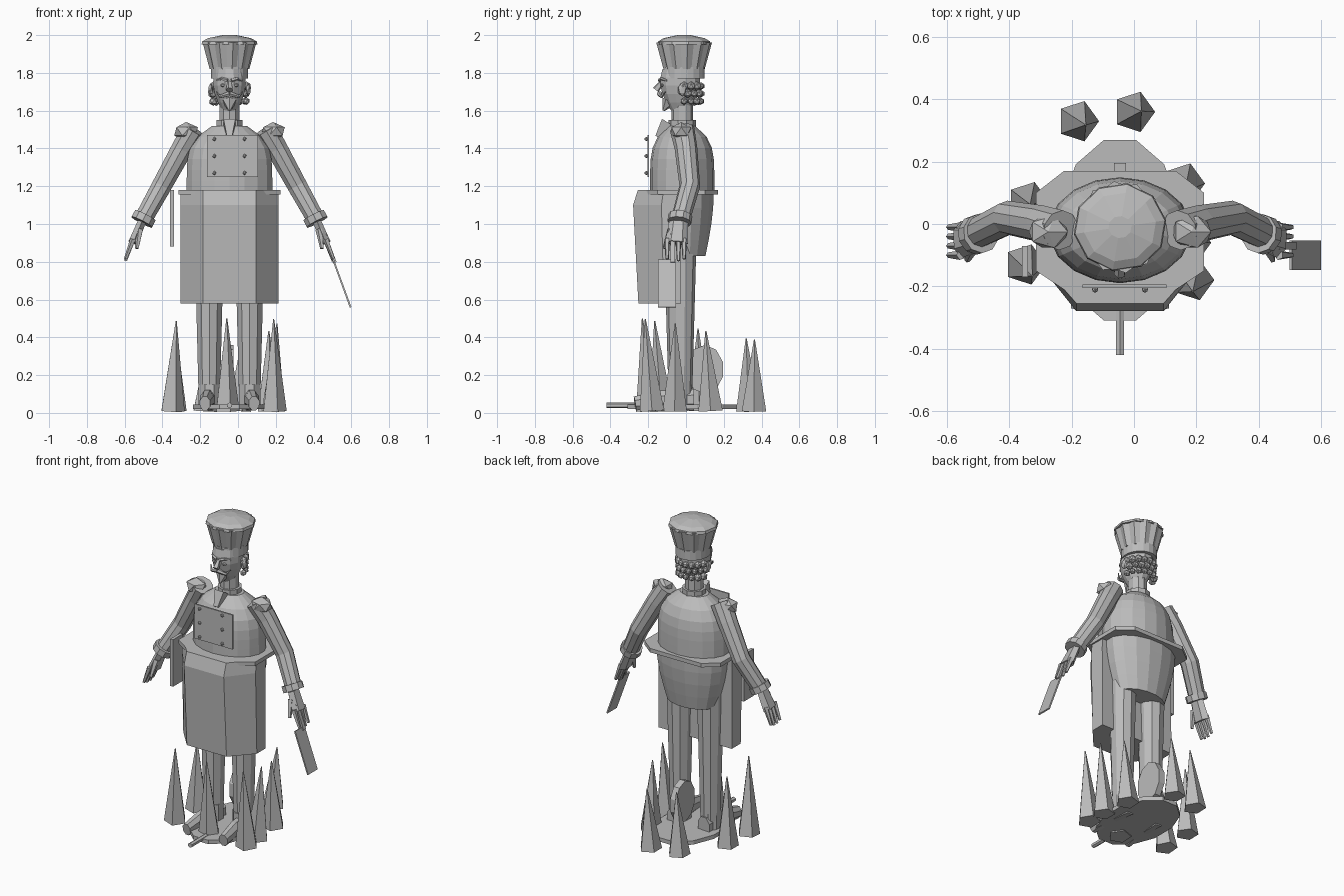
import bpy, bmesh, math, random
from mathutils import Vector, Matrix

random.seed(4)
if "Cube" in bpy.data.objects:
    bpy.data.objects.remove(bpy.data.objects["Cube"])

CENTRE = -.045  # centre line of the figure in x

grey = bpy.data.materials.new("plain_grey")
grey.use_nodes = True
grey.diffuse_color = (.5, .5, .5, 1)
shader = next(node for node in grey.node_tree.nodes if node.type == "BSDF_PRINCIPLED")
shader.inputs["Base Color"].default_value = grey.diffuse_color


def finish(name, bm):
    bmesh.ops.recalc_face_normals(bm, faces=bm.faces)
    mesh = bpy.data.meshes.new(name)
    bm.to_mesh(mesh)
    bm.free()
    mesh.materials.append(grey)
    obj = bpy.data.objects.new(name, mesh)
    bpy.context.collection.objects.link(obj)


def skin(name, loops):
    """Join equal-length loops of points into a capped solid."""
    bm = bmesh.new()
    rings = [[bm.verts.new(point) for point in loop] for loop in loops]
    count = len(rings[0])
    for lower, upper in zip(rings, rings[1:]):
        for i in range(count):
            j = (i + 1) % count
            bm.faces.new((lower[i], lower[j], upper[j], upper[i]))
    bm.faces.new(rings[0])
    bm.faces.new(rings[-1])
    finish(name, bm)


def circle(count):
    """Unit circle with a flat side towards +x."""
    angles = [math.tau * (i + .5) / count for i in range(count)]
    return [(math.cos(a), math.sin(a)) for a in angles]


def loft(name, bottom, top, rx, ry, sides=12, steps=1, shape=lambda t: 1, x=CENTRE, y=-.02, pleat=0):
    """Upright solid whose ellipse is scaled by shape(t), t running from bottom to top."""
    loops = []
    for step in range(steps + 1):
        t = step / steps
        loops.append([(x + rx * shape(t) * c * (1 - pleat * (i % 2)),
                       y + ry * shape(t) * s * (1 - pleat * (i % 2)),
                       bottom + (top - bottom) * t) for i, (c, s) in enumerate(circle(sides))])
    skin(name, loops)


def tube(name, path, start, end, sides=6, flat=1):
    """Sweep a polygon along a path, its radius going evenly from start to end."""
    points = [Vector(p) for p in path]
    last = len(points) - 1
    loops = []
    for i, point in enumerate(points):
        along = (points[min(i + 1, last)] - points[max(i - 1, 0)]).normalized()
        guide = Vector((0, 1, 0)) if abs(along.y) < .9 else Vector((0, 0, 1))
        across = along.cross(guide).normalized()
        other = across.cross(along)
        radius = start + (end - start) * i / last
        loops.append([point + radius * (across * c * flat + other * s) for c, s in circle(sides)])
    skin(name, loops)


def box(name, centre, size, turn=Matrix()):
    bm = bmesh.new()
    place = Matrix.Translation(centre) @ turn @ Matrix.Diagonal((*size, 1))
    bmesh.ops.create_cube(bm, size=1, matrix=place)
    finish(name, bm)


def ball(name, centre, size):
    bm = bmesh.new()
    place = Matrix.Translation(centre) @ Matrix.Diagonal((*size, 1))
    bmesh.ops.create_icosphere(bm, subdivisions=1, radius=1, matrix=place)
    finish(name, bm)


def slab(name, half, levels):
    """Mirror half a plan outline and extrude it through (height, depth scale) levels."""
    outline = half + [(-x, y) for x, y in reversed(half)]
    skin(name, [[(CENTRE + x, y * depth, z) for x, y in outline] for z, depth in levels])


# Body
loft("lower_body", .83, 1.17, .235, .15, sides=16, steps=4, y=0,
     shape=lambda t: .7 + .3 * math.sin(t * math.pi / 2))
loft("jacket", 1.17, 1.52, .23, .17, sides=18, steps=6, shape=lambda t: 1 - .6 * t ** 5)

# Apron, belt and towel
slab("apron", [(.14, -.28), (.26, -.13), (.26, -.03)], [(.58, .9), (1.1, 1), (1.18, .91)])
slab("belt", [(.15, -.23), (.27, -.15), (.27, .1), (.18, .17)], [(1.155, 1), (1.18, 1)])
box("towel", (-.35, -.12, 1.03), (.02, .1, .3))

# Chest panel, buttons and neckerchief
box("chest_panel", (-.03, -.2, 1.36), (.27, .01, .22))
for column in (-1, 1):
    for row in (-1, 0, 1):
        ball("button", (CENTRE + column * .08, -.21, 1.36 + row * .09), [.011] * 3)
tube("neckerchief_knot", [(CENTRE, -.1, 1.54), (CENTRE, -.15, 1.46)], .045, .02, sides=4)
loft("neck", 1.48, 1.66, .055, .058, sides=10)
loft("collar", 1.51, 1.55, .072, .072, sides=10)

# Head and face
loft("head", 1.6, 1.82, .09, .11, steps=5, y=-.03,
     shape=lambda t: math.sin(math.pi * (.15 + t / 2)))
tube("nose", [(CENTRE, -.12, 1.76), (CENTRE, -.16, 1.71)], .01, .02, sides=5)
tube("goatee", [(CENTRE, -.09, 1.65), (CENTRE, -.12, 1.6)], .04, .005)
for side in (1, -1):
    def at(x, y, z):
        return (CENTRE + side * x, y, z)

    ball("ear", at(.1, -.02, 1.71), (.015, .025, .035))
    ball("eye", at(.035, -.125, 1.735), (.016, .01, .01))
    tube("eyebrow", [at(.01, -.14, 1.76), at(.04, -.13, 1.77), at(.065, -.1, 1.76)], .01, .006, sides=5)
    tube("moustache", [at(0, -.14, 1.69), at(.05, -.13, 1.675), at(.07, -.11, 1.7)], .015, .003)

# Curls around the back of the head
for row in range(3):
    for i in range(8):
        angle = math.pi * (i + .25 + row % 2 / 2) / 8
        size = random.uniform(.018, .026)
        ball("hair_curl", (CENTRE + .09 * math.cos(angle), .1 * math.sin(angle) - .02, 1.65 + row * .04), [size] * 3)

# Hat
loft("hat_band", 1.77, 1.83, .1, .11, sides=20, y=-.01)
loft("hat_pleats", 1.82, 1.96, .106, .11, sides=24, y=-.01, pleat=.09, shape=lambda t: 1 + .35 * t)
loft("hat_top", 1.95, 2, .15, .143, sides=20, steps=3, y=-.01, pleat=.05, shape=lambda t: 1 - .75 * t ** 3)

# Arms, hands, legs and shoes
for side, word in ((1, "left"), (-1, "right")):
    def at(x, y, z):
        return (CENTRE + side * x, y, z)

    ball(word + "_shoulder_cap", at(.23, -.025, 1.49), (.07, .06, .05))
    tube(word + "_arm", [at(.19, -.02, 1.5), at(.25, 0, 1.4), at(.36, .02, 1.2), at(.46, -.03, 1.02)],
         .065, .05, sides=10)
    tube(word + "_cuff", [at(.446, -.03, 1.045), at(.464, -.035, 1.01)], .064, .064, sides=10)
    tube(word + "_hand", [at(.465, -.04, 1.01), at(.51, -.05, .9)], .05, .06, flat=.5)
    for i in range(4):
        y = i * .03 - .1
        tube(word + "_finger", [at(.51, y, .92), at(.55, y, .8 + .01 * abs(i - 1.5))], .016, .009, sides=5)
    tube(word + "_thumb", [at(.475, -.08, .97), at(.49, -.115, .87)], .02, .01, sides=5)
    foot = CENTRE + side * .107
    loft(word + "_leg", .1, .9, .06, .063, sides=10, steps=4, x=foot, y=-.03, shape=lambda t: 1 + .35 * t)
    loft(word + "_ankle", .04, .15, .062, .068, sides=8, x=foot, y=-.035)
    tube(word + "_shoe", [at(.107, .04, .07), at(.12, -.15, .07), at(.13, -.27, .05)], .062, .04, sides=8, flat=.75)

# Cleaver held in the left hand
tilt = Matrix.Rotation(-.35, 4, "Y")
box("cleaver_handle", (.485, -.07, .87), (.02, .025, .16), tilt)
box("cleaver_blade", (.55, -.1, .685), (.009, .095, .27), tilt)

# Base, dropped handle and upright pan
loft("base", .02, .045, .2, .3)
tube("dropped_handle", [(CENTRE, -.2, .04), (CENTRE, -.42, .04)], .015, .015)
skin("pan", [[(CENTRE + x, .1 + .1 * c, .23 + .13 * s) for c, s in circle(10)] for x in (-.02, .02)])

# Ring of leaning spikes, taller towards the front
for x, y in ((-.35, -.13), (-.34, .07), (-.06, -.2), (.19, -.18), (.18, -.06), (.16, .13), (-.18, .33), (0, .36)):
    lean_x, lean_y = random.uniform(-.03, .03), random.uniform(-.04, .01)
    tube("spike", [(x, y, .01), (x + lean_x, y + lean_y, .46 - .2 * y)], .068, .003, sides=5)
